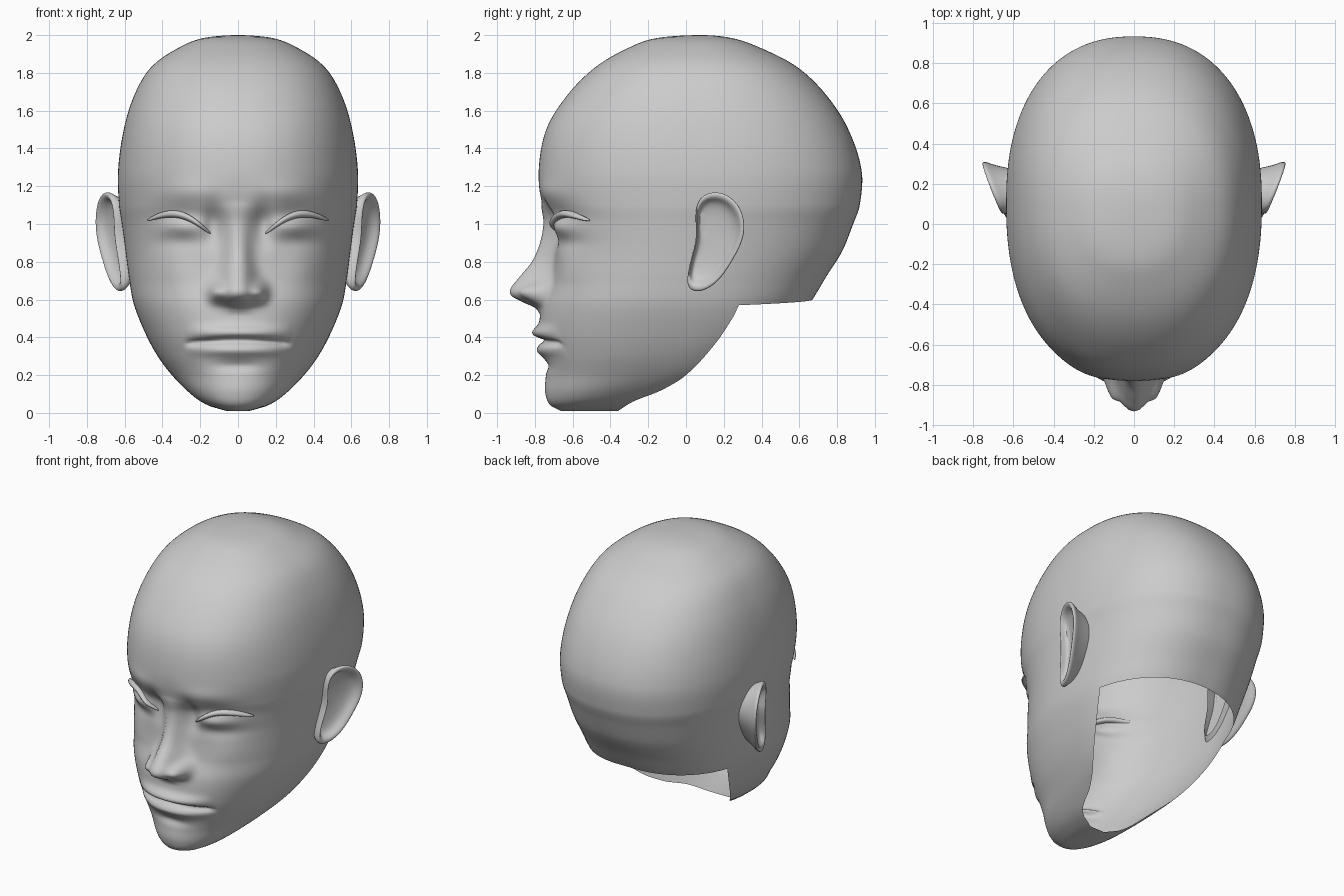
import bpy, bmesh
from math import sin, cos, asin, acos, pi, exp, sqrt

cube = bpy.data.objects.get("Cube")
if cube:
    bpy.data.objects.remove(cube, do_unlink=True)

skin = bpy.data.materials.new("plain grey")
skin.use_nodes = True
GREY = (0.6, 0.6, 0.6, 1)
skin.diffuse_color = GREY
skin.node_tree.nodes["Principled BSDF"].inputs["Base Color"].default_value = GREY

# Level sections: height, half width, front, back, depth of widest point
SECTIONS = [
    (2, 0, .08, .08, .08), (1.985, .18, -.15, .24, .06), (1.93, .32, -.31, .4, .06),
    (1.83, .46, -.48, .59, .07), (1.68, .55, -.63, .745, .08), (1.5, .605, -.74, .86, .09),
    (1.28, .635, -.78, .93, .1), (1.1, .63, -.76, .92, .1), (1, .615, -.725, .885, .08),
    (.85, .595, -.705, .825, .05), (.7, .575, -.72, .74, .02), (.57, .55, -.765, .67, 0),
    (.42, .49, -.775, .58, -.03), (.3, .425, -.755, .45, -.08), (.2, .35, -.74, .3, -.15),
    (.1, .25, -.735, .05, -.35), (.04, .16, -.715, -.1, -.45), (.01, .06, -.66, -.2, -.5)]
# Jaw edge: height, depth
JAW = [(.57, .28), (.5, .245), (.36, .15), (.2, 0), (.12, -.13), (.06, -.28), (.01, -.36)]
# Nose ridge: height, projection, half width
NOSE = [(1.12, 0, .05), (1, .03, .05), (.9, .065, .06), (.8, .11, .07), (.72, .165, .085),
        (.66, .195, .095), (.62, .175, .095), (.585, .1, .09), (.555, .03, .08), (.52, 0, .08)]
# Soft face forms, mirrored: side, height, two spreads, projection
FORMS = [
    (.25, 1.17, .16, .06, .015),   # brow
    (.13, 1.0, .05, .1, -.05),     # inner socket
    (.3, 1.04, .14, .07, -.025),   # socket
    (.3, .99, .11, .05, .04),      # eyeball
    (.3, .9, .15, .04, -.01),      # under the eye
    (.36, .76, .12, .12, .02),     # cheek
    (.115, .64, .04, .05, .09),    # nostril wing
    (0, .25, .12, .03, -.02),      # hollow below the lip
    (0, .12, .12, .07, .01)]       # chin
ROUND = 2.3
JAW_TOP = .57


def key(z):
    return sqrt(max(0, 2 - z))


def sample(table, z):
    """Smooth interpolation of table rows by height."""
    ks = [key(r[0]) for r in table]
    k = min(max(key(z), ks[0]), ks[-1])
    i = max(j for j in range(len(ks) - 1) if ks[j] <= k + 1e-9)
    h = ks[i + 1] - ks[i]
    t = (k - ks[i]) / h

    def slope(j, c):
        a, b = max(j - 1, 0), min(j + 1, len(ks) - 1)
        return (table[b][c] - table[a][c]) / (ks[b] - ks[a])
    out = []
    for c in range(1, len(table[0])):
        p, q = table[i][c], table[i + 1][c]
        out.append(p * (1 + 2 * t) * (1 - t) ** 2 + q * t * t * (3 - 2 * t)
                   + h * t * (1 - t) * (slope(i, c) * (1 - t) - slope(i + 1, c) * t))
    return out


def bell(d, s, power=2):
    return exp(-abs(d / s) ** power)


def relief(x, z):
    """How far the face projects in front of the plain skull."""
    x = abs(x)
    out = sum(a * bell(x - fx, sx) * bell(z - fz, sz) for fx, fz, sx, sz, a in FORMS)
    if NOSE[-1][0] < z < NOSE[0][0]:
        height, width = sample(NOSE, z)
        out += height * bell(x, width, 2.5)
    u = max(0, 1 - (x / .29) ** 2)
    out += u * (.04 * bell(z - .425, .035) + .03 * bell(z - .33, .03))
    out -= .035 * bell(z - .365 - .02 * u, .014) * min(1, 3 * u)
    return out


def power(v):
    return abs(v) ** (2 / ROUND) * (1 if v > 0 else -1)


def skull_point(a, z):
    """Point at angle a from the front, on the level z."""
    w, front, back, mid = sample(SECTIONS, z)
    x = w * power(sin(a)) if 0 < a < pi else 0
    c = cos(a)
    y = mid - (mid - front if c > 0 else back - mid) * power(c)
    if c > 0:
        y -= relief(x, z) * min(1, 3 * c)
    return x, y, z


def face_point(x, z):
    w = sample(SECTIONS, z)[0]
    return skull_point(asin(min(1, (x / w) ** (ROUND / 2))), z)


def jaw_angle(z):
    z = min(z, JAW_TOP)
    back, mid = sample(SECTIONS, z)[2:]
    d = (sample(JAW, z)[0] - mid) / (back - mid)
    return acos(-min(1, max(0, d)) ** (ROUND / 2))


def finish(name, bm):
    bmesh.ops.remove_doubles(bm, verts=bm.verts, dist=1e-5)
    bmesh.ops.recalc_face_normals(bm, faces=bm.faces)
    mesh = bpy.data.meshes.new(name)
    bm.to_mesh(mesh)
    bm.free()
    mesh.materials.append(skin)
    mesh.polygons.foreach_set("use_smooth", [True] * len(mesh.polygons))
    obj = bpy.data.objects.new(name, mesh)
    bpy.context.collection.objects.link(obj)
    return obj


# Head shell, open from the jaw line to the nape
FACE, REAR = 64, 22
levels = [2 - (.84 * i / 40) ** 2 for i in range(40)]
steps = 106
top = 2 - .84 ** 2
levels += [top + (JAW_TOP - top) * i / 60 for i in range(61)]
levels += [JAW_TOP + (.01 - JAW_TOP) * i / 46 for i in range(1, 47)]
bm = bmesh.new()
for side in (1, -1):
    last = None
    for z in levels:
        edge = jaw_angle(z)
        angles = [edge * i / FACE for i in range(FACE + 1)]
        if z > JAW_TOP - 1e-6:
            angles += [edge + (pi - edge) * i / REAR for i in range(1, REAR + 1)]
        ring = []
        for i, a in enumerate(angles):
            x, y, h = skull_point(a, z)
            if i > FACE:   # nape rises slightly
                h += .03 * (i - FACE) / REAR * max(0, 1 - (z - JAW_TOP) / .3)
            ring.append(bm.verts.new((side * x, y, h)))
        if last:
            for i in range(len(ring) - 1):
                bm.faces.new((last[i], last[i + 1], ring[i + 1], ring[i]))
        last = ring
    if side == 1:
        chin = last
# Chin underside
for i in range(FACE):
    bm.faces.new((chin[i], chin[i + 1], last[i + 1], last[i]))
finish("head", bm)

# Ears: outline as depth and height, lofted from root to rim to bowl
OUTLINE = [(.06, 1.13), (.12, 1.175), (.21, 1.17), (.29, 1.1), (.32, .99), (.295, .89), (.25, .81),
           (.19, .71), (.11, .645), (.04, .635), (-.005, .67), (.02, .8), (.06, .93), (.045, 1.04)]
# Layers: scale, outward shift, flag for following the flared rim
LAYERS = [(.75, .55, 0), (.9, -.045, 1), (1, -.015, 1), (.98, .01, 1), (.86, .008, 1),
          (.78, -.035, 1), (.5, -.05, 1), (.2, -.055, 1)]
for side, name in ((1, "left_ear"), (-1, "right_ear")):
    bm = bmesh.new()
    last = None
    for scale, shift, flared in LAYERS:
        ring = []
        for oy, oz in OUTLINE:
            y, z = .12 + (oy - .12) * scale, .93 + (oz - .93) * scale
            x = shift + flared * (.605 + .4 * max(0, y) + .06 * (z - .65))
            ring.append(bm.verts.new((side * x, y, z)))
        if last:
            for i in range(len(ring)):
                j = (i + 1) % len(ring)
                bm.faces.new((last[i], last[j], ring[j], ring[i]))
        last = ring
    bm.faces.new(last)
    ear = finish(name, bm)
    ear.modifiers.new("smooth", "SUBSURF").levels = 2
    ear.modifiers["smooth"].render_levels = 2

# Upper eyelids: tapered ridges laid on the face
for side, name in ((1, "left_eyelid"), (-1, "right_eyelid")):
    bm = bmesh.new()
    last = None
    for i in range(25):
        t = i / 24
        px, py, pz = face_point(.145 + .335 * t, .95 + .07 * t + .065 * sin(pi * t))
        thick = .004 + .016 * sin(pi * t) ** .6
        py -= .03 * t ** 3
        ring = [bm.verts.new((side * px, py + 1.6 * thick * cos(b), pz + thick * sin(b)))
                for b in (pi * k / 5 for k in range(10))]
        if last:
            for k in range(10):
                bm.faces.new((last[k], last[k - 1], ring[k - 1], ring[k]))
        else:
            bm.faces.new(ring)
        last = ring
    bm.faces.new(last)
    finish(name, bm)
